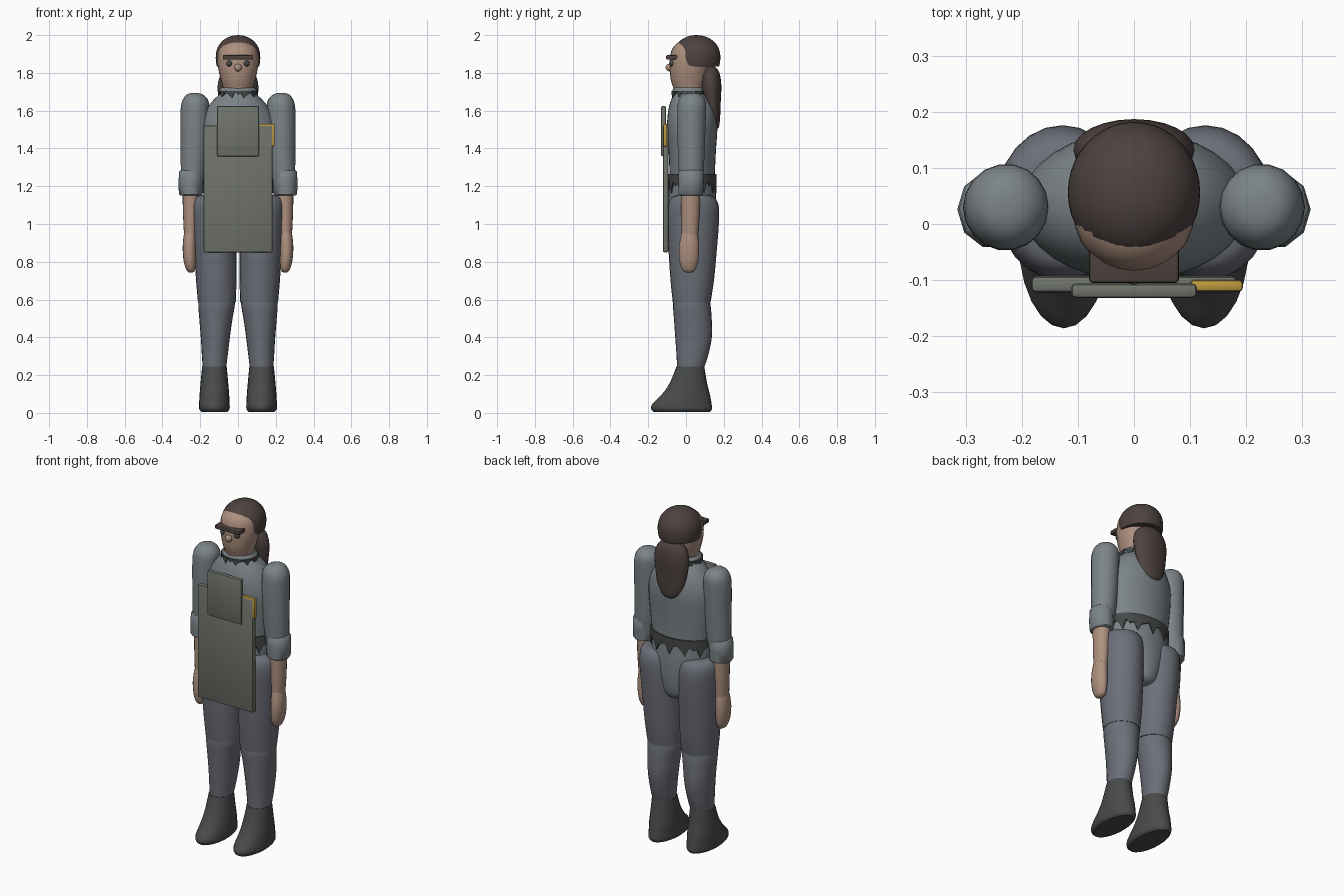
import bpy, bmesh, math

def mat(name, r, g, b):
    m = bpy.data.materials.new(name)
    m.diffuse_color = (r, g, b, 1)
    return m

SHIRT = mat("shirt_grey", .20, .23, .245)
TROUSER = mat("trouser_grey", .15, .16, .19)
DARK = mat("charcoal", .06, .065, .065)
BOOT = mat("boot_black", .065, .07, .068)
SKIN = mat("skin", .42, .28, .21)
HAIR = mat("hair_brown", .075, .055, .05)
APRON = mat("apron_olive", .16, .175, .145)
GOLD = mat("gold", .50, .32, .05)

def finish(bm, name, material, mirror=False, angle=40):
    bmesh.ops.recalc_face_normals(bm, faces=bm.faces)
    me = bpy.data.meshes.new(name)
    bm.to_mesh(me)
    bm.free()
    me.materials.append(material)
    ob = bpy.data.objects.new(name, me)
    bpy.context.collection.objects.link(ob)
    bpy.ops.object.select_all(action='DESELECT')
    ob.select_set(True)
    bpy.context.view_layer.objects.active = ob
    bpy.ops.object.shade_smooth_by_angle(angle=math.radians(angle))
    if mirror:
        ob.modifiers.new("Mirror", 'MIRROR')
    return ob

def smooth_rings(rings, steps):
    # Catmull-Rom interpolation between the key rings
    out = []
    for i in range(len(rings) - 1):
        p0, p1, p2, p3 = (rings[max(0, min(len(rings) - 1, i + k))] for k in (-1, 0, 1, 2))
        for s in range(steps):
            t = s / steps
            out.append([.5 * (2*b + (c-a)*t + (2*a-5*b+4*c-d)*t*t + (3*b-a-3*c+d)*t**3)
                        for a, b, c, d in zip(p0, p1, p2, p3)])
    return out + [rings[-1]]

def bridge(bm, rows):
    for a, b in zip(rows, rows[1:]):
        for i in range(len(a)):
            j = (i + 1) % len(a)
            bm.faces.new((a[i], a[j], b[j], b[i]))

def loft(name, material, rings, n=24, steps=3, mirror=False, angle=40):
    # each ring: z, centre x, centre y, radius x, radius y
    bm = bmesh.new()
    rows = []
    for z, cx, cy, rx, ry in smooth_rings(rings, steps):
        rows.append([bm.verts.new((cx + rx*math.cos(a), cy + ry*math.sin(a), z))
                     for a in (math.tau*i/n for i in range(n))])
    bridge(bm, rows)
    bm.faces.new(rows[0])
    bm.faces.new(rows[-1])
    return finish(bm, name, material, mirror, angle)

def box(name, material, x0, x1, y0, y1, z0, z1, bevel=.008):
    bm = bmesh.new()
    bmesh.ops.create_cube(bm, size=1)
    for v in bm.verts:
        v.co = ((x0+x1)/2 + v.co.x*(x1-x0), (y0+y1)/2 + v.co.y*(y1-y0), (z0+z1)/2 + v.co.z*(z1-z0))
    bmesh.ops.bevel(bm, geom=bm.edges[:], offset=bevel, segments=2, profile=.5, affect='EDGES')
    return finish(bm, name, material)

def ball(name, material, pos, r, mirror=False):
    bm = bmesh.new()
    bmesh.ops.create_uvsphere(bm, u_segments=16, v_segments=10, radius=r)
    bmesh.ops.translate(bm, verts=bm.verts, vec=pos)
    return finish(bm, name, material, mirror)

def ragged_band(name, material, cy, rx, ry, z_top, z_low, z_tip, n=48):
    # band with a torn lower edge, closed by an inner wall
    bm = bmesh.new()
    low = lambda i: z_tip if i % 4 == 0 else z_low + .01 * (i % 3)
    rows = []
    for k, top in ((.9, True), (1, True), (1, False), (.9, False)):
        rows.append([bm.verts.new((k*rx*math.cos(math.tau*i/n), cy + k*ry*math.sin(math.tau*i/n),
                                   z_top if top else low(i))) for i in range(n)])
    bridge(bm, rows + rows[:1])
    return finish(bm, name, material)

# Legs and boots
loft("boots", BOOT, [(.005, .125, -.022, .068, .148), (.02, .125, -.023, .08, .161),
                     (.045, .125, -.022, .081, .158), (.1, .125, 0, .078, .126),
                     (.16, .125, .013, .073, .098), (.245, .125, .023, .065, .074)], mirror=True)
loft("shins", TROUSER, [(.23, .125, .023, .061, .07), (.3, .123, .033, .068, .083),
                        (.4, .12, .04, .077, .097), (.5, .117, .036, .088, .1),
                        (.58, .113, .03, .097, .099), (.63, .113, .03, .085, .085)], mirror=True)
loft("thighs", TROUSER, [(.585, .112, .03, .1, .1), (.7, .115, .033, .107, .115),
                         (.85, .12, .035, .112, .127), (1, .125, .037, .117, .137),
                         (1.08, .128, .038, .118, .137), (1.125, .128, .038, .112, .125),
                         (1.148, .128, .038, .092, .1), (1.155, .128, .038, .05, .055)], mirror=True)

# Torso
loft("torso", SHIRT, [(.885, 0, .04, .05, .06), (.91, 0, .04, .09, .1), (1, 0, .035, .135, .122),
                      (1.12, 0, .033, .178, .127), (1.24, 0, .033, .182, .12),
                      (1.38, 0, .033, .197, .125), (1.5, 0, .033, .203, .133),
                      (1.58, 0, .033, .182, .13), (1.64, 0, .03, .145, .115),
                      (1.69, 0, .02, .095, .085)], n=32)
ragged_band("belt", DARK, .033, .189, .129, 1.265, 1.205, 1.165)
ragged_band("torn_collar", DARK, .018, .106, .096, 1.703, 1.683, 1.665, 40)
loft("collar", SHIRT, [(1.69, 0, .016, .098, .086), (1.708, 0, .016, .1, .088),
                       (1.722, 0, .016, .09, .08)])

# Arms
loft("sleeves", SHIRT, [(1.19, .245, .027, .057, .06), (1.3, .236, .028, .067, .068),
                        (1.45, .23, .028, .074, .074), (1.6, .228, .03, .076, .077),
                        (1.655, .226, .032, .068, .071), (1.685, .228, .032, .043, .046),
                        (1.694, .23, .032, .015, .016)], n=18, mirror=True)
loft("cuffs", SHIRT, [(1.152, .25, .025, .058, .06), (1.157, .25, .025, .063, .068),
                      (1.22, .25, .026, .065, .07), (1.278, .248, .027, .064, .069),
                      (1.286, .248, .027, .055, .06)], n=10, steps=1, mirror=True, angle=50)
loft("forearms", SKIN, [(.945, .252, .02, .034, .044), (1.05, .25, .023, .041, .049),
                        (1.17, .248, .024, .046, .052)], n=18, mirror=True)
loft("hands", SKIN, [(.743, .25, .015, .008, .012), (.755, .25, .015, .022, .034),
                     (.8, .254, .015, .033, .05), (.87, .257, .016, .036, .054),
                     (.935, .254, .018, .034, .047), (.965, .252, .02, .028, .04)],
     n=18, mirror=True)

# Head and face
loft("head", SKIN, [(1.67, 0, .018, .08, .075), (1.72, 0, .016, .08, .083), (1.76, 0, .016, .09, .096),
                    (1.82, 0, .018, .104, .105), (1.88, 0, .022, .108, .107),
                    (1.93, 0, .028, .099, .1), (1.965, 0, .035, .065, .07),
                    (1.975, 0, .04, .02, .02)])
ball("nose", SKIN, (0, -.088, 1.828), .02)
ball("eyes", DARK, (.046, -.074, 1.85), .016, True)
box("visor", HAIR, -.08, .08, -.105, -.03, 1.87, 1.894, .006)

# Hair cap with a raised, uneven front hairline
bm = bmesh.new()
rows, n, levels = [], 40, 12
for k in range(levels):
    row = []
    for i in range(n):
        a = math.tau * i / n
        t = max(0, min(1, (-math.sin(a) - .25) / .7))
        base = 1.835 + .095 * t*t*(3 - 2*t) + (.007 if i % 2 and t > 0 else 0)
        z = base + (1.9995 - base) * math.sin(k / levels * math.pi / 2)
        u = (z - 1.88) / .12
        s = (1 - u**2.3) ** .5 if u > 0 else 1 - .35 * u * u
        row.append(bm.verts.new((.118*s*math.cos(a), .056 + .126*s*math.sin(a), z)))
    rows.append(row)
bridge(bm, rows)
for row, z in ((rows[0], 1.84), (rows[-1], 2.0)):
    c = bm.verts.new((0, .056, z))
    for i in range(n):
        bm.faces.new((row[i], row[(i + 1) % n], c))
finish(bm, "hair_cap", HAIR)
loft("ponytail", HAIR, [(1.5, 0, .15, .015, .01), (1.515, 0, .15, .05, .025), (1.57, 0, .145, .083, .036),
                        (1.65, 0, .138, .1, .046), (1.73, 0, .132, .108, .055), (1.79, 0, .13, .092, .05),
                        (1.825, 0, .128, .055, .034), (1.838, 0, .127, .015, .01)])

# Apron, bib and badge
box("apron", APRON, -.183, .183, -.122, -.093, .85, 1.522)
box("bib", APRON, -.112, .112, -.132, -.106, 1.358, 1.625)
box("badge", GOLD, .1, .194, -.12, -.1, 1.41, 1.53, .006)
